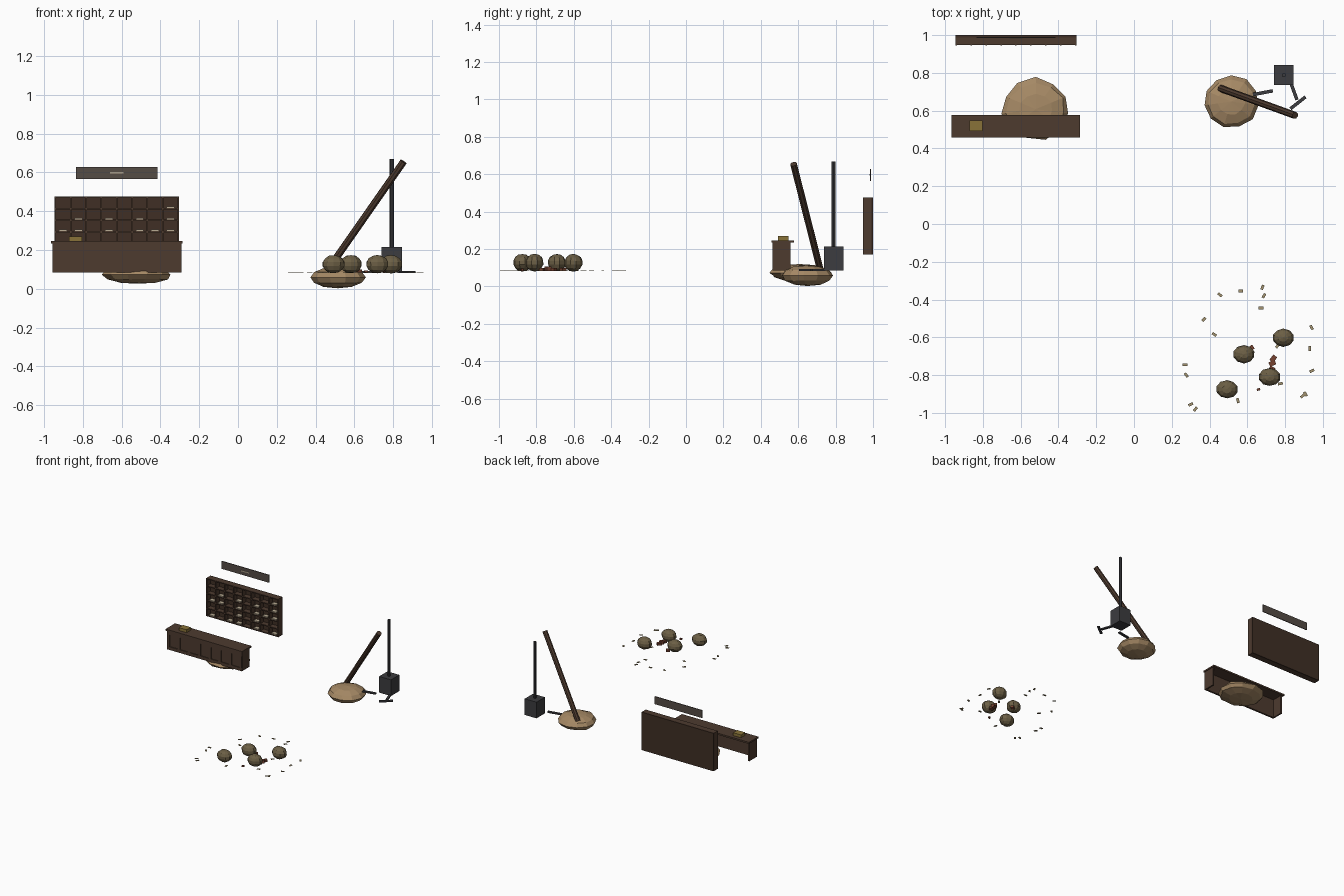
import bpy, bmesh, math, random
from mathutils import Vector, Matrix

random.seed(4)


def material(name, r, g, b):
    m = bpy.data.materials.new(name)
    m.diffuse_color = (r, g, b, 1)
    return m


WOOD = material("dark_wood", 0.075, 0.043, 0.028)
DEEP = material("deep_wood", 0.05, 0.028, 0.018)
SAND = material("sand", 0.38, 0.25, 0.13)
SCRUB = material("dry_scrub", 0.15, 0.115, 0.06)
IRON = material("iron", 0.045, 0.045, 0.05)
BOARD = material("grey_board", 0.09, 0.072, 0.06)
BRASS = material("brass", 0.25, 0.17, 0.04)
PAPER = material("paper", 0.5, 0.42, 0.3)
STRAW = material("straw", 0.36, 0.29, 0.16)
RUST = material("rust", 0.18, 0.055, 0.03)


def finish(name, bm, mat):
    me = bpy.data.meshes.new(name)
    bm.to_mesh(me)
    bm.free()
    me.materials.append(mat)
    ob = bpy.data.objects.new(name, me)
    bpy.context.collection.objects.link(ob)
    return ob


def add_box(bm, x0, x1, y0, y1, z0, z1, turn=0):
    m = (Matrix.Translation(((x0 + x1) / 2, (y0 + y1) / 2, (z0 + z1) / 2))
         @ Matrix.Rotation(turn, 4, 'Z')
         @ Matrix.Diagonal((x1 - x0, y1 - y0, z1 - z0, 1)))
    bmesh.ops.create_cube(bm, size=1, matrix=m)


def boxes(name, mat, items):
    bm = bmesh.new()
    for it in items:
        add_box(bm, *it)
    return finish(name, bm, mat)


def rod(name, mat, a, b, r, sides=8):
    a, b = Vector(a), Vector(b)
    d = b - a
    m = Matrix.Translation((a + b) / 2) @ d.to_track_quat('Z', 'Y').to_matrix().to_4x4()
    bm = bmesh.new()
    bmesh.ops.create_cone(bm, cap_ends=True, segments=sides, radius1=r, radius2=r,
                          depth=d.length, matrix=m)
    return finish(name, bm, mat)


def lump(name, mat, centre, size, sides, rings, jitter):
    bm = bmesh.new()
    bmesh.ops.create_uvsphere(bm, u_segments=sides, v_segments=rings, radius=1)
    for v in bm.verts:
        v.co *= 1 + random.uniform(-jitter, jitter)
        v.co = Vector(c + s * p for c, s, p in zip(centre, size, v.co))
    return finish(name, bm, mat)


# counter: open at the back and underneath
boxes("counter_shell", WOOD, [
    (-0.955, -0.29, 0.469, 0.478, 0.085, 0.235),
    (-0.955, -0.943, 0.469, 0.56, 0.085, 0.235),
    (-0.302, -0.29, 0.469, 0.56, 0.085, 0.235)])
boxes("counter_top", WOOD, [(-0.965, -0.285, 0.458, 0.578, 0.234, 0.247)])
frame = [(-0.955, -0.29, 0.463, 0.47, 0.085, 0.11),
         (-0.955, -0.29, 0.463, 0.47, 0.205, 0.235)]
for i in range(8):
    x = -0.943 + i * 0.641 / 7
    frame.append((x - 0.011, x + 0.011, 0.463, 0.47, 0.11, 0.205))
boxes("counter_front_frame", WOOD, frame)
boxes("counter_box", BRASS, [(-0.872, -0.803, 0.493, 0.547, 0.247, 0.27)])

# pigeonhole cabinet
X0, X1, Z0, Z1 = -0.945, -0.305, 0.17, 0.475
boxes("cabinet_back", DEEP, [(X0, X1, 0.988, 1.0, Z0, Z1)])
cw, ch = (X1 - X0 - 0.008) / 8, (Z1 - Z0 - 0.008) / 5
grid = []
for i in range(9):
    x = X0 + i * cw
    grid.append((x, x + 0.008, 0.946, 0.989, Z0, Z1))
for j in range(6):
    z = Z0 + j * ch
    grid.append((X0, X1, 0.947, 0.989, z, z + 0.008))
boxes("cabinet_dividers", WOOD, grid)

# papers lying in the pigeonholes (columns per row, bottom up)
papers = []
for j, cols in enumerate([(0, 2, 3, 5, 7), (3, 5), (0, 1, 3, 5, 6, 7), (1, 3, 5, 7), (7,)]):
    for i in cols:
        x, z = X0 + (i + 0.55) * cw, Z0 + 0.008 + j * ch
        papers.append((x - 0.02, x + 0.02, 0.951, 0.981, z, z + 0.008))
boxes("papers", PAPER, papers)

# blank sign board with small plain ornament
boxes("sign_board", BOARD, [(-0.835, -0.415, 0.984, 0.99, 0.565, 0.627)])
boxes("sign_ornament", PAPER, [(-0.66, -0.59, 0.981, 0.985, 0.593, 0.601)])

# sand mounds
lump("mound_left", SAND, (-0.52, 0.608, 0.073), (0.178, 0.163, 0.048), 11, 6, 0.05)
lump("mound_right", SAND, (0.515, 0.648, 0.059), (0.147, 0.139, 0.056), 11, 6, 0.03)

# leaning post
rod("leaning_post", WOOD, (0.458, 0.718, 0.09), (0.853, 0.575, 0.655), 0.019)

# iron box with pole and pipes
boxes("iron_box", IRON, [(0.74, 0.845, 0.737, 0.843, 0.085, 0.215)])
rod("iron_pole", IRON, (0.793, 0.788, 0.21), (0.793, 0.788, 0.668), 0.011)
for n, (a, b) in enumerate([((0.63, 0.685), (0.735, 0.705)),
                            ((0.832, 0.742), (0.863, 0.657)),
                            ((0.828, 0.61), (0.908, 0.673))]):
    dx, dy = b[0] - a[0], b[1] - a[1]
    cx, cy, ln = (a[0] + b[0]) / 2, (a[1] + b[1]) / 2, math.hypot(dx, dy) / 2
    boxes(f"iron_bar_{n + 1}", IRON, [(cx - ln, cx + ln, cy - 0.009, cy + 0.009,
                                       0.082, 0.093, math.atan2(dy, dx))])

# scrub balls
for n, (x, y) in enumerate([(0.493, -0.875), (0.582, -0.69), (0.718, -0.81), (0.79, -0.602)]):
    lump(f"scrub_ball_{n + 1}", SCRUB, (x, y, 0.127), (0.059, 0.049, 0.047), 10, 7, 0.03)

# rusty scraps between the balls
boxes("rusty_scraps", RUST, [
    (0.72, 0.755, -0.725, -0.7, 0.083, 0.1, 0.9),
    (0.715, 0.75, -0.75, -0.725, 0.083, 0.106, 0.4),
    (0.715, 0.745, -0.78, -0.755, 0.083, 0.1, -0.5),
    (0.605, 0.635, -0.67, -0.645, 0.083, 0.1, 0.6),
    (0.65, 0.668, -0.882, -0.87, 0.083, 0.095, 0.3)])

# scattered straw flakes
flakes = [(0.455, -0.375, -0.7), (0.565, -0.355, 0), (0.68, -0.335, 1.2), (0.688, -0.38, 1),
          (0.672, -0.445, 0), (0.37, -0.505, 0.8), (0.425, -0.585, -0.6), (0.27, -0.745, 0),
          (0.277, -0.8, -0.9), (0.3, -0.955, 0.5), (0.325, -0.98, 0.9), (0.55, -0.935, 1.8),
          (0.893, -0.91, 0.7), (0.908, -0.9, 2.1), (0.942, -0.777, 0.5), (0.93, -0.66, 1.57),
          (0.94, -0.548, 2.1), (0.775, -0.845, 0.2), (0.76, -0.645, 0.9)]
boxes("straw_flakes", STRAW, [(x - 0.013, x + 0.013, y - 0.007, y + 0.007, 0.082, 0.085, t)
                              for x, y, t in flakes])
